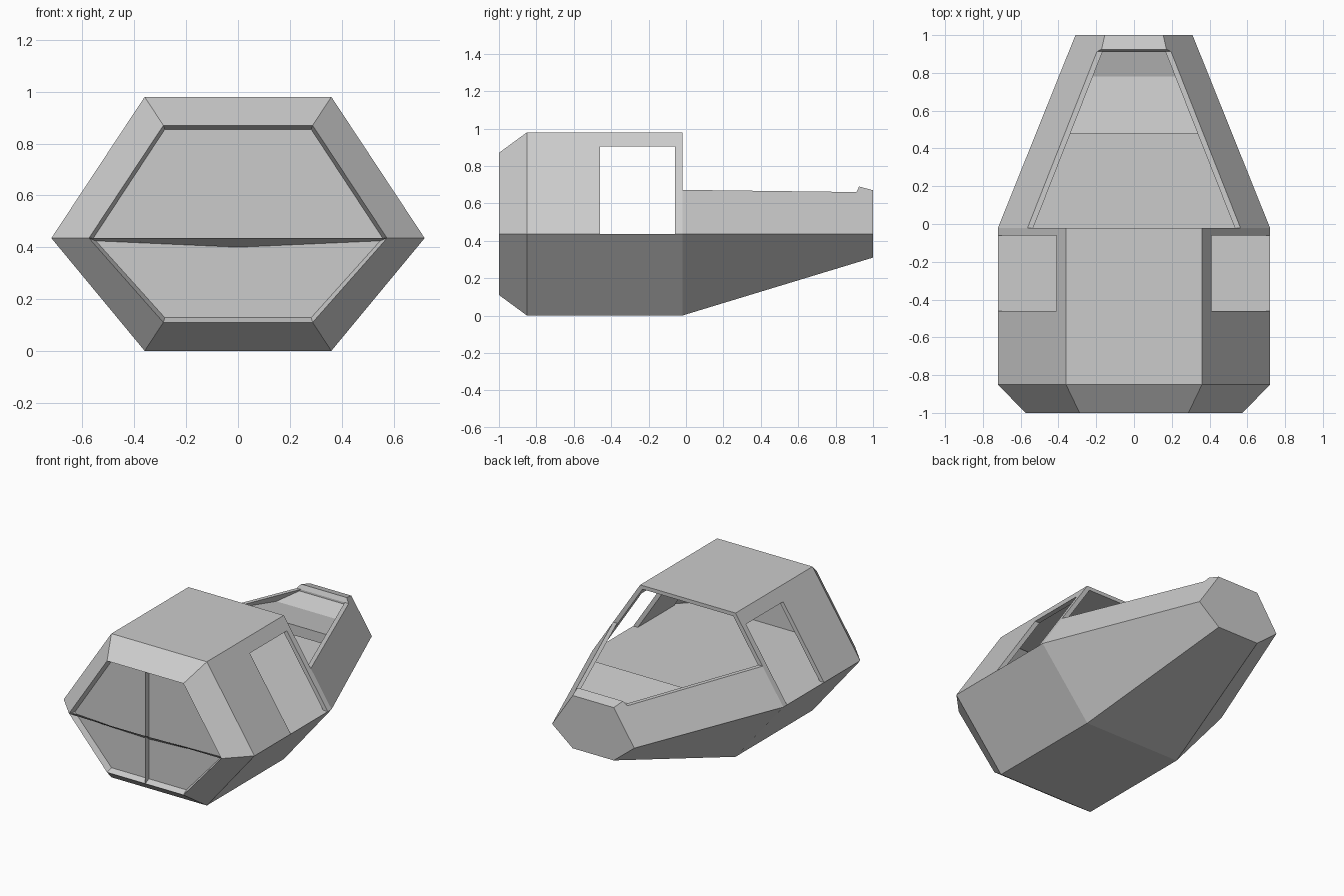
import bpy, bmesh

if "Cube" in bpy.data.objects:
    bpy.data.objects.remove(bpy.data.objects["Cube"])

MID = 0.435          # height of the widest line of the hull
SLOPE = 0.36 / 0.545  # inward lean of the upper sides


def make(name, verts, faces, fix_normals=True):
    bm = bmesh.new()
    vs = [bm.verts.new(v) for v in verts]
    for f in faces:
        bm.faces.new([vs[i] for i in f])
    if fix_normals:
        bmesh.ops.recalc_face_normals(bm, faces=bm.faces)
    me = bpy.data.meshes.new(name)
    bm.to_mesh(me)
    bm.free()
    ob = bpy.data.objects.new(name, me)
    bpy.context.collection.objects.link(ob)
    return ob


def loft(name, rings, closed=True, cap_start=True, cap_end=True):
    """Skin a list of (y, [(x, z), ...]) sections."""
    n = len(rings[0][1])
    verts = [(x, y, z) for y, sec in rings for x, z in sec]
    faces = []
    for r in range(len(rings) - 1):
        for i in range(n if closed else n - 1):
            j = (i + 1) % n
            faces.append((r * n + i, r * n + j, (r + 1) * n + j, (r + 1) * n + i))
    if cap_start:
        faces.append(tuple(range(n)))
    if cap_end:
        faces.append(tuple((len(rings) - 1) * n + i for i in range(n)))
    return make(name, verts, faces)


def half(w, t, z):
    """Open trapezoid from the middle line to height z and back."""
    return [(-w, MID), (-t, z), (t, z), (w, MID)]


def tail_w(y):
    return 0.72 - 0.402 * (y + 0.02)


def lean(w, z):
    return w - SLOPE * (z - MID)


# lower hull, nose to tail
loft("lower_hull", [(-1, half(.575, .288, .11)), (-.85, half(.72, .36, 0)),
                    (-.02, half(.72, .36, 0)), (1, half(.31, .155, .31))],
     closed=False, cap_start=False)

# interior floor
make("floor", [(-.605, -.96, MID), (-.72, -.85, MID), (-.72, -.02, MID), (-.31, 1, MID),
               (.31, 1, MID), (.72, -.02, MID), (.72, -.85, MID), (.605, -.96, MID)],
     [tuple(range(8))])

# sloped upper nose
loft("upper_nose", [(-1, half(.575, .288, .87)), (-.85, half(.72, .36, .98))],
     closed=False, cap_start=False, cap_end=False)

# cabin walls and roof, with side windows cut through
section = half(.72, .36, .98) + half(.685, .342, .955)[::-1]
cabin = loft("cabin_shell", [(-.85, section), (-.02, section)])
corners = [(x, z) for x, z in ((-1, .38), (1, .38), (1, .903), (-1, .903))]
cutter = loft("window_cutter", [(-.46, corners), (-.06, corners)])
cutter.hide_render = True
mod = cabin.modifiers.new("windows", 'BOOLEAN')
mod.object = cutter
mod.solver = 'EXACT'
bpy.context.view_layer.objects.active = cabin
bpy.ops.object.modifier_apply(modifier="windows")
bpy.data.objects.remove(cutter)

# recessed windscreen: rim plus glass
outer = half(.575, .288, .87) + [(.288, .11), (-.288, .11)]
inner = half(.558, .282, .855) + [(.282, .128), (-.282, .128)]
loft("windscreen", [(-1, outer), (-.96, inner)], cap_start=False)

# thin windscreen divider and sloped shelf
make("windscreen_divider", [(0, -1, .87), (0, -.96, .855), (0, -.96, .128), (0, -1, .11)],
     [(0, 1, 2, 3)])
make("windscreen_shelf", [(-.575, -1, MID), (0, -1, MID), (.575, -1, MID),
                          (.558, -.962, .425), (0, -.962, .40), (-.558, -.962, .425)],
     [(0, 1, 4, 5), (1, 2, 3, 4)])

# tapering tail side walls
for side, label in ((-1, "left"), (1, "right")):
    rings = []
    for y, z in ((-.02, .672), (.93, .66)):
        w = tail_w(y)
        sec = [(w, MID), (lean(w, z), z), (lean(w, z) - .03, z), (w - .03, MID)]
        rings.append((y, [(side * x, h) for x, h in sec]))
    loft("tail_wall_" + label, rings)

# tail end with raised lip
loft("tail_end", [(y, half(tail_w(y), lean(tail_w(y), z), z))
                  for y, z in ((.912, .66), (.925, .69), (1, .67))])

# bench across the tail: tilted pan and short back rest
pan = [(.48, .65), (.78, .605), (.92, .65), (.92, .57), (.78, .54), (.48, .58)]
verts = [(s * (lean(tail_w(y), z) - .02), y, z) for s in (-1, 1) for y, z in pan]
n = len(pan)
make("bench", verts, [tuple(range(n)), tuple(range(n, 2 * n))] +
     [(i, (i + 1) % n, n + (i + 1) % n, n + i) for i in range(n)])
